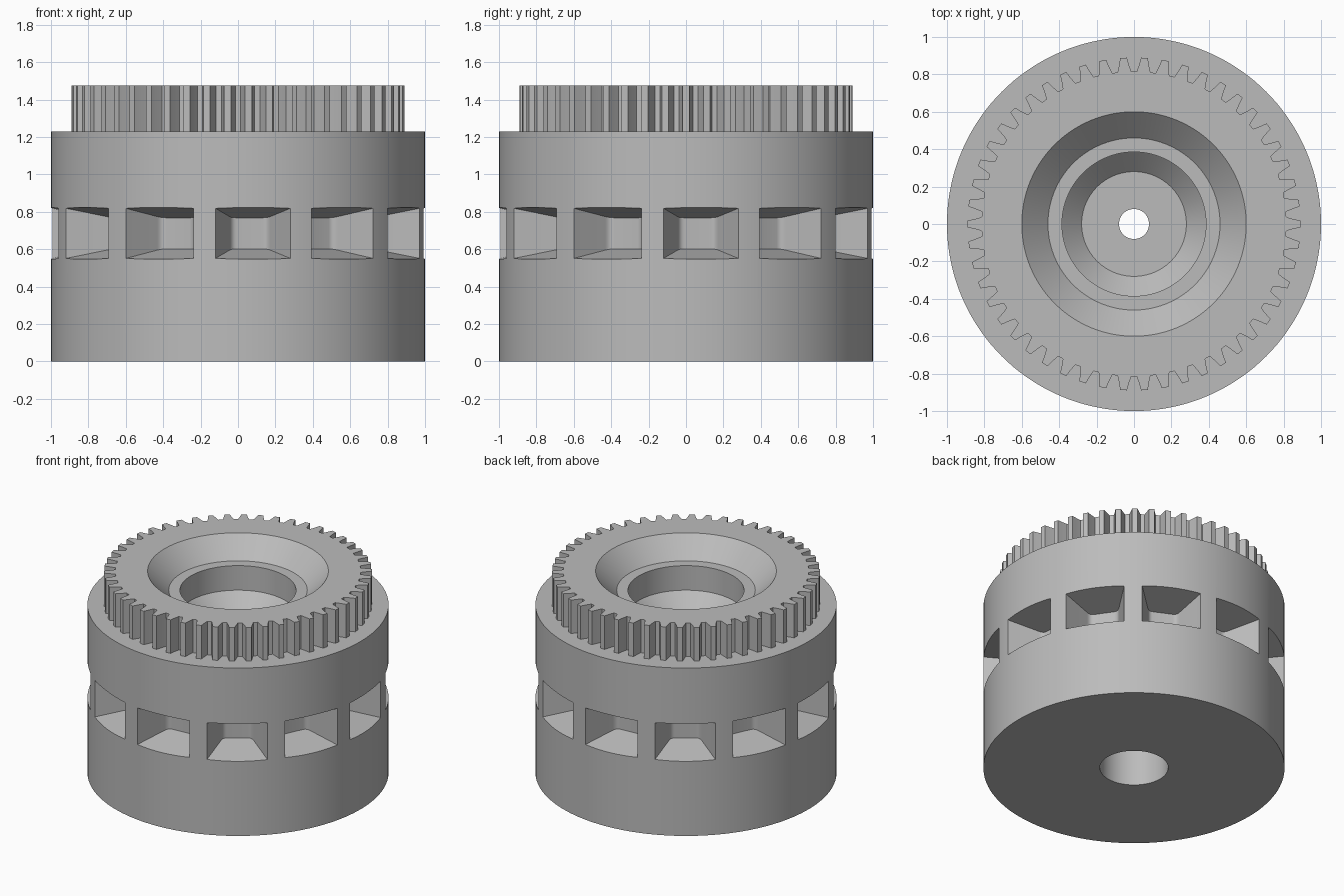
import bpy, bmesh, math
from mathutils import Matrix, Vector

if "Cube" in bpy.data.objects:
    bpy.data.objects.remove(bpy.data.objects["Cube"], do_unlink=True)

TOP, SHOULDER = 1.475, 1.23
SEGMENTS = 144
TEETH = 50
POCKETS = 12

grey = bpy.data.materials.new("plain grey")
grey.use_nodes = True
grey.diffuse_color = (0.5, 0.5, 0.5, 1)
grey.node_tree.nodes["Principled BSDF"].inputs["Base Color"].default_value = (0.5, 0.5, 0.5, 1)


def finish(name, bm):
    bmesh.ops.recalc_face_normals(bm, faces=bm.faces)
    mesh = bpy.data.meshes.new(name)
    bm.to_mesh(mesh)
    bm.free()
    mesh.materials.append(grey)
    obj = bpy.data.objects.new(name, mesh)
    bpy.context.collection.objects.link(obj)
    return obj


def lathe(name, profile):
    """Closed solid of revolution with flat end caps."""
    bm = bmesh.new()
    rings = []
    for r, z in profile:
        rings.append([bm.verts.new((r * math.cos(a), r * math.sin(a), z))
                      for a in (math.tau * i / SEGMENTS for i in range(SEGMENTS))])
    for low, high in zip(rings, rings[1:]):
        for i in range(SEGMENTS):
            j = (i + 1) % SEGMENTS
            bm.faces.new((low[i], low[j], high[j], high[i]))
    bm.faces.new(rings[0])
    bm.faces.new(rings[-1])
    return finish(name, bm)


def prism(bm, lower, upper):
    """Join two matching outlines into a closed solid."""
    a = [bm.verts.new(p) for p in lower]
    b = [bm.verts.new(p) for p in upper]
    n = len(a)
    for i in range(n):
        j = (i + 1) % n
        bm.faces.new((a[i], a[j], b[j], b[i]))
    bm.faces.new(a)
    bm.faces.new(b)


def combine(target, other, operation):
    mod = target.modifiers.new(operation.lower(), 'BOOLEAN')
    mod.operation, mod.object, mod.solver = operation, other, 'EXACT'
    bpy.context.view_layer.objects.active = target
    bpy.ops.object.modifier_apply(modifier=mod.name)
    bpy.data.objects.remove(other, do_unlink=True)


# Drum
drum = lathe("geared_drum", [(1, 0), (1, SHOULDER)])

# Gear crown: each tooth runs root, flank, tip, flank, root
tooth = [(-0.36, 0.815), (-0.25, 0.85), (-0.16, 0.89),
         (0.16, 0.89), (0.25, 0.85), (0.36, 0.815)]
outline = []
for t in range(TEETH):
    for offset, r in tooth:
        a = math.tau * (t + offset) / TEETH
        outline.append(Vector((r * math.cos(a), r * math.sin(a), 0)))
bm = bmesh.new()
prism(bm, [p + Vector((0, 0, 1.1)) for p in outline],
      [p + Vector((0, 0, TOP)) for p in outline])
combine(drum, finish("gear_crown", bm), 'UNION')

# Stepped recess in the top, and the bore from below
recess = lathe("top_recess", [(0.28, 1.05), (0.385, 1.155), (0.385, 1.335),
                              (0.46, 1.335), (0.60, TOP), (0.60, TOP + 0.1)])
combine(drum, recess, 'DIFFERENCE')
bore = lathe("centre_bore", [(0.227, -0.1), (0.227, 0.6), (0.08, 0.6), (0.08, 1.2)])
combine(drum, bore, 'DIFFERENCE')

# Tapered pockets round the side, with rounded inner corners
start, corner, end = Vector((0.11, 0.78)), Vector((0.097, 0.75)), Vector((0.07, 0.75))
half = [Vector((0.255, 1.1))]
for i in range(7):
    t = i / 6
    half.append(start * (1 - t) ** 2 + corner * 2 * t * (1 - t) + end * t * t)
plan = half + [Vector((-p.x, p.y)) for p in reversed(half)]
bm = bmesh.new()
for k in range(POCKETS):
    turn = Matrix.Rotation(math.radians(4.7) + math.tau * k / POCKETS, 3, 'Z')
    floor, ceiling = [], []
    for p in plan:
        height = 0.135 + 0.22 * (p.y - 0.985)
        floor.append(turn @ Vector((p.x, -p.y, 0.685 - height)))
        ceiling.append(turn @ Vector((p.x, -p.y, 0.685 + height)))
    prism(bm, floor, ceiling)
combine(drum, finish("side_pockets", bm), 'DIFFERENCE')

# Smooth round walls, keep the rims sharp
bpy.ops.object.select_all(action='DESELECT')
drum.select_set(True)
bpy.context.view_layer.objects.active = drum
bpy.ops.object.shade_smooth_by_angle(angle=math.radians(22))
